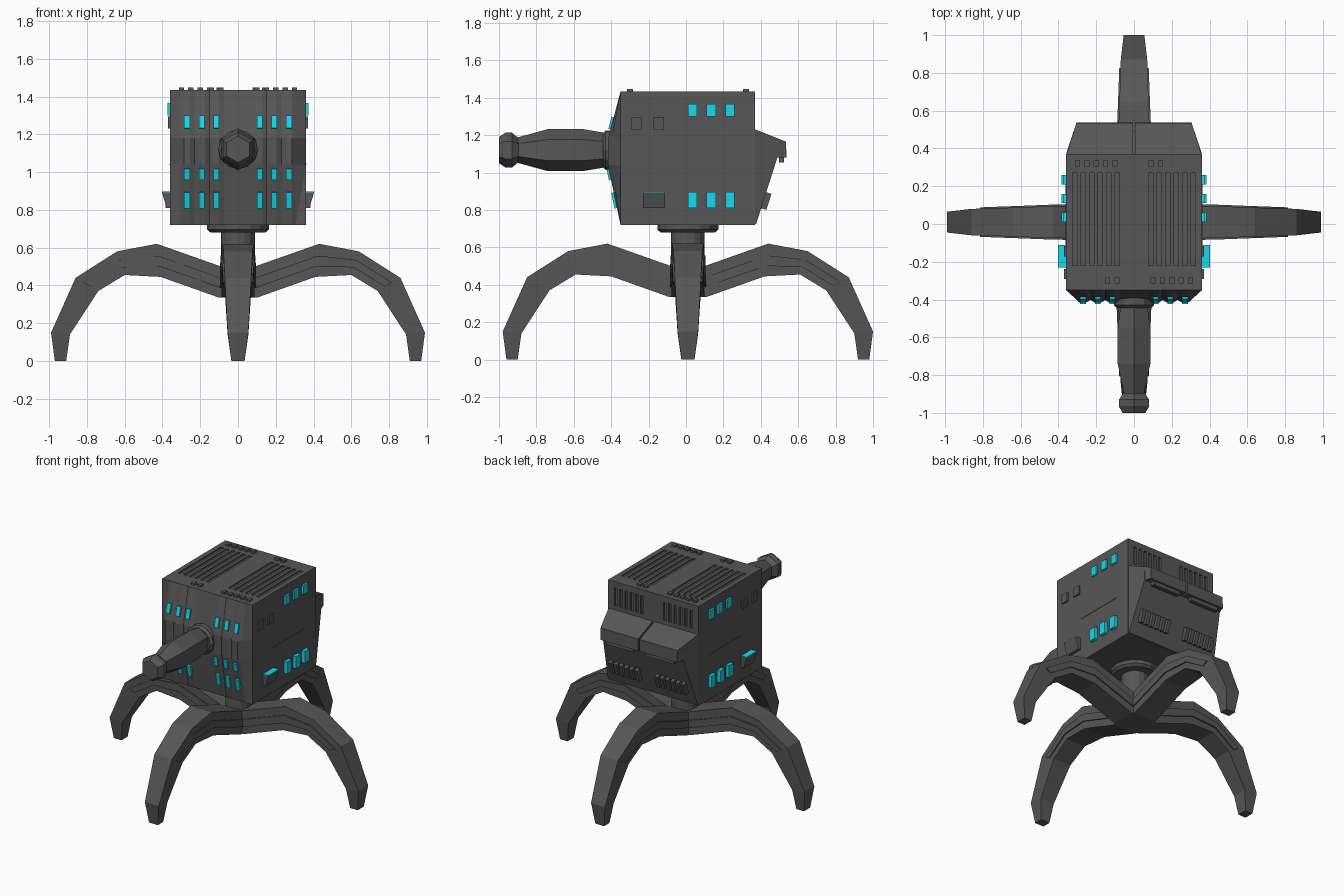
import bpy, bmesh, math
from mathutils import Matrix, Vector

if "Cube" in bpy.data.objects:
    bpy.data.objects.remove(bpy.data.objects["Cube"])

cyan = bpy.data.materials.new("cyan_glow")
cyan.diffuse_color = (0.008, 0.69, 0.84, 1)
cyan.use_nodes = True
cyan.node_tree.nodes["Principled BSDF"].inputs["Base Color"].default_value = cyan.diffuse_color
dark = bpy.data.materials.new("dark_metal")
dark.diffuse_color = (0.095, 0.095, 0.095, 1)
dark.use_nodes = True
dark.node_tree.nodes["Principled BSDF"].inputs["Base Color"].default_value = dark.diffuse_color


def finish(name, bm, mat=dark):
    bmesh.ops.recalc_face_normals(bm, faces=bm.faces)
    me = bpy.data.meshes.new(name)
    bm.to_mesh(me)
    bm.free()
    ob = bpy.data.objects.new(name, me)
    bpy.context.collection.objects.link(ob)
    me.materials.append(mat)
    return ob


def add_loft(bm, rings):
    """Skin a row of equal-length closed rings and cap both ends."""
    vs = [[bm.verts.new(p) for p in r] for r in rings]
    n = len(vs[0])
    for a, b in zip(vs, vs[1:]):
        for i in range(n):
            j = (i + 1) % n
            bm.faces.new((a[i], a[j], b[j], b[i]))
    bm.faces.new(vs[0])
    bm.faces.new(vs[-1])


def boxes(name, items, mat=dark):
    """items: (centre, size, tilt about x)."""
    bm = bmesh.new()
    for c, s, tilt in items:
        m = Matrix.Translation(c) @ Matrix.Rotation(tilt, 4, 'X') @ Matrix.Diagonal((*s, 1))
        bmesh.ops.create_cube(bm, size=1, matrix=m)
    return finish(name, bm, mat)


def turned(name, profile, sides, axis, origin, phase=0, squash=1):
    """Revolve (radius, distance) profile around z or -y."""
    bm = bmesh.new()
    rings = []
    for r, d in profile:
        ring = []
        for i in range(sides):
            a = 2 * math.pi * i / sides + phase
            u, v = r * math.cos(a) * squash, r * math.sin(a)
            ring.append(Vector(origin) + (Vector((u, v, d)) if axis == 'Z' else Vector((u, -d, v))))
        rings.append(ring)
    add_loft(bm, rings)
    return finish(name, bm)


# Main cabin with grooves cut into roof and rear wall
cabin = boxes("cabin", [((0, 0.01, 1.077), (0.72, 0.72, 0.714), 0)])
cuts = []
for s in (-1, 1):
    for i in range(6):
        cuts.append(((s * (0.088 + i * 0.045), 0.025, 1.434), (0.024, 0.49, 0.02), 0))
        cuts.append(((s * (0.09 + i * 0.042), 0.37, 1.325), (0.022, 0.03, 0.13), 0))
cutter = boxes("groove_cutter", cuts)
cutter.hide_render = True
mod = cabin.modifiers.new("grooves", 'BOOLEAN')
mod.operation = 'DIFFERENCE'
mod.solver = 'EXACT'
mod.object = cutter
bpy.context.view_layer.objects.active = cabin
bpy.ops.object.modifier_apply(modifier=mod.name)
bpy.data.objects.remove(cutter)

# Bulged front made of three ribbed columns per side
half = [(0.36, 0), (0.305, 0.75), (0.287, 1), (0.255, 1), (0.23, 0.78), (0.207, 1), (0.175, 1),
        (0.152, 0.78), (0.13, 1), (0.1, 1), (0.075, 0.75)]
across = [(-x, s) for x, s in half] + [(x, s) for x, s in reversed(half)]
levels = [(0.72, 0), (1.04, 0.067), (1.18, 0.067), (1.434, 0)]
bm = bmesh.new()
grid = [[bm.verts.new((x, -0.35 - d * s, z)) for x, s in across] for z, d in levels]
for a, b in zip(grid, grid[1:]):
    for i in range(len(a) - 1):
        bm.faces.new((a[i], a[i + 1], b[i + 1], b[i]))
finish("ribbed_front", bm)

# Cyan windows on front and sides
wins = []
for s in (-1, 1):
    for x in (0.115, 0.192, 0.27):
        wins += [((s * x, -0.394, 1.263), (0.03, 0.026, 0.068), -0.254),
                 ((s * x, -0.405, 0.99), (0.03, 0.026, 0.06), 0.2),
                 ((s * x, -0.378, 0.852), (0.03, 0.026, 0.085), 0.2)]
boxes("front_windows", wins, cyan)
side, panels = [], []
for s in (-1, 1):
    for y in (0.035, 0.135, 0.235):
        side += [((s * 0.363, y, 1.333), (0.02, 0.05, 0.066), 0),
                 ((s * 0.367, y, 0.853), (0.036, 0.05, 0.086), 0)]
    for y in (-0.265, -0.145):
        panels.append(((s * 0.36, y, 1.262), (0.02, 0.055, 0.065), 0))
    panels.append(((s * 0.358, 0.07, 1.04), (0.01, 0.36, 0.006), 0))
boxes("side_windows", side, cyan)
boxes("side_panels", panels)

# Angled side scoops with glowing top
bm = bmesh.new()
for s in (-1, 1):
    add_loft(bm, [[(s * x, y, z) for x, y in ((0.35, -0.23), (w, -0.23), (w, -0.112), (0.35, -0.112))]
                  for z, w in ((0.81, 0.378), (0.893, 0.403))])
finish("side_scoops", bm)
boxes("scoop_glow", [((s * 0.381, -0.171, 0.893), (0.044, 0.118, 0.006), 0) for s in (-1, 1)], cyan)

# Small studs on the roof edges
studs = [(x, 0.32) for x in (-0.3, -0.25, -0.2, -0.15, -0.1, 0.09, 0.14)]
studs += [(-x, 0.02 - y) for x, y in studs]
boxes("roof_studs", [((x, y, 1.435), (0.027, 0.032, 0.025), 0) for x, y in studs])


# Rear wedge and split hood, narrowing towards the back
def rear_part(bm, profile, x0, s):
    width = lambda y: 0.36 - 0.33 * max(0, y - 0.37)
    add_loft(bm, [[(s * x0, y, z) for y, z in profile], [(s * width(y), y, z) for y, z in profile]])


bm = bmesh.new()
for s in (-1, 1):
    rear_part(bm, [(0.36, 0.725), (0.375, 0.725), (0.49, 1.085), (0.49, 1.15), (0.36, 1.2)], 0, s)
finish("rear_wedge", bm)
bm = bmesh.new()
for s in (-1, 1):
    rear_part(bm, [(0.36, 1.235), (0.535, 1.165), (0.537, 1.08), (0.36, 1.08)], 0.006, s)
finish("rear_hood", bm)
boxes("hood_strips", [((s * 0.16, 0.51, 1.07), (0.22, 0.028, 0.035), 0) for s in (-1, 1)])
boxes("rear_fins", [((s * (0.08 + i * 0.042), 0.422, 0.85), (0.025, 0.045, 0.09), -0.31)
                    for s in (-1, 1) for i in range(6)])

# Cannon
turned("cannon_collar", [(0.105, 0.38), (0.105, 0.43), (0.09, 0.445)], 12, 'Y', (0, 0, 1.12))
turned("cannon_barrel", [(0.09, 0.42), (0.112, 0.55), (0.112, 0.74), (0.068, 0.9), (0.068, 0.92)],
       6, 'Y', (0, 0, 1.12), math.pi / 6, 0.89)
turned("cannon_muzzle", [(0.064, 0.895), (0.093, 0.93), (0.093, 0.965), (0.07, 1.0)],
       6, 'Y', (0, 0, 1.12), math.pi / 6)

# Swivel neck under the cabin
turned("swivel_neck", [(0.09, 0.38), (0.09, 0.69)], 16, 'Z', (0, 0.01, 0))
turned("swivel_ring", [(0.145, 0.68), (0.163, 0.695), (0.163, 0.725)], 16, 'Z', (0, 0.01, 0))

# Four arched legs: (top x, top z, bottom x, bottom z, half width)
stations = [(0, .47, 0, .335, .088), (.09, .50, .10, .335, .088), (.43, .62, .41, .445, .085),
            (.64, .58, .60, .455, .077), (.86, .44, .74, .37, .07), (.99, .15, .89, .14, .055),
            (.97, 0, .91, 0, .035)]


def band(st, lo, hi, grow):
    tx, tz, bx, bz, w = st
    top, bot = Vector((tx, 0, tz)), Vector((bx, 0, bz))
    a, b, o = bot.lerp(top, lo), bot.lerp(top, hi), Vector((0, w + grow, 0))
    return [a - o, a + o, b + o, b - o]


for k, label in enumerate(("right", "back", "left", "front")):
    place = Matrix.Translation((0, 0.01, 0)) @ Matrix.Rotation(k * math.pi / 2, 4, 'Z')
    bm = bmesh.new()
    add_loft(bm, [band(s, 0, 1, 0) for s in stations])
    bm.transform(place)
    finish(label + "_leg", bm)
    # Raised strip along both sides of the leg
    bm = bmesh.new()
    add_loft(bm, [band(s, 0.32, 0.64, 0.008) for s in stations[:5]])
    bm.transform(place)
    finish(label + "_leg_strip", bm)
